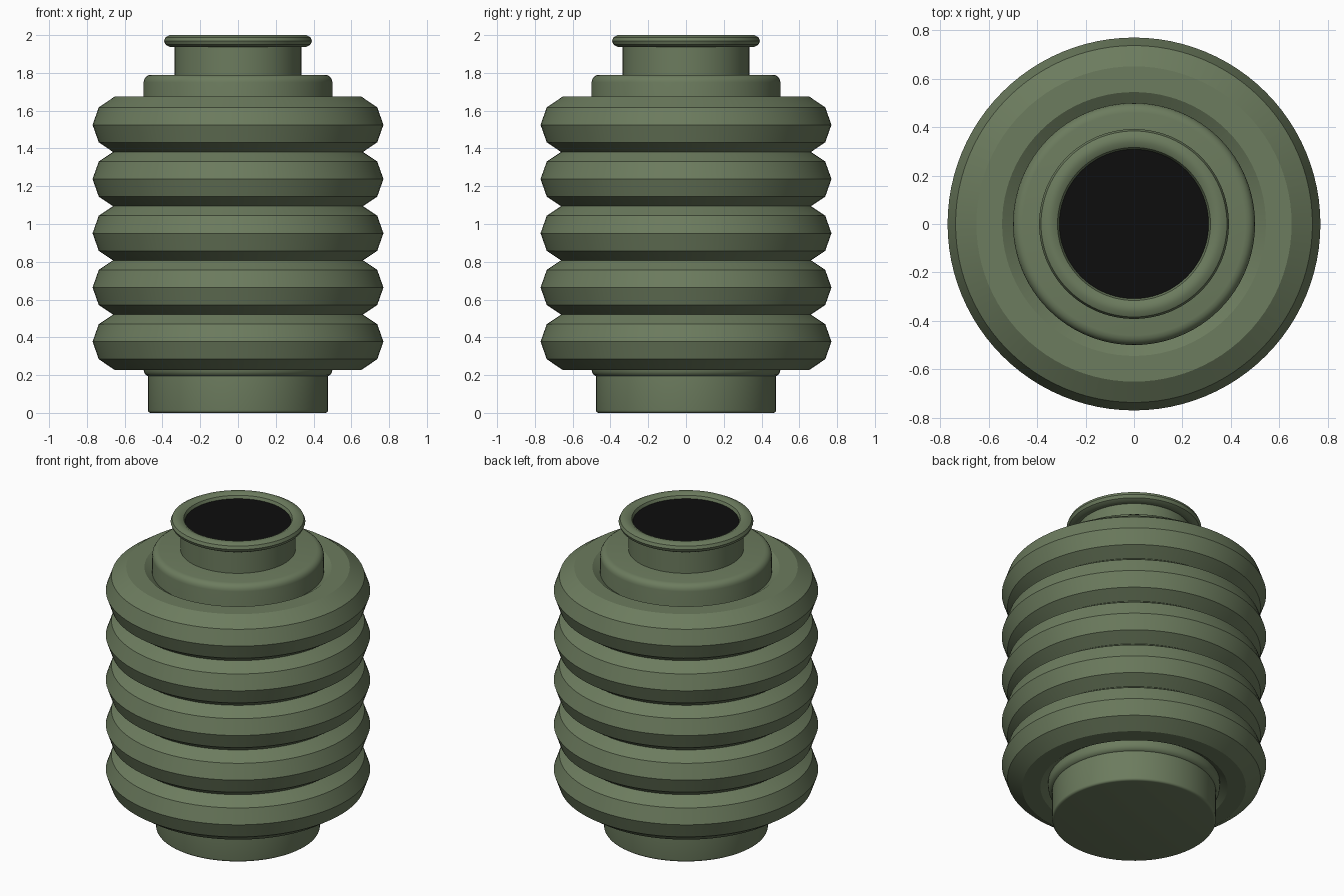
import bpy
from math import radians

SIDES = 96

cube = bpy.data.objects.get("Cube")
if cube:
    bpy.data.objects.remove(cube, do_unlink=True)


def material(name, color):
    mat = bpy.data.materials.new(name)
    mat.use_nodes = True
    mat.diffuse_color = color
    mat.node_tree.nodes["Principled BSDF"].inputs["Base Color"].default_value = color
    return mat


green = material("olive green", (0.15, 0.2, 0.112, 1))
black = material("black", (0.004, 0.004, 0.004, 1))


def finish(name, mat):
    obj = bpy.context.object
    obj.name = name
    obj.data.materials.append(mat)
    bpy.ops.object.shade_smooth_by_angle(angle=radians(30))
    return obj


def drum(name, radius, bottom, top, bevel=0):
    """Upright cylinder with optionally rounded rims."""
    bpy.ops.mesh.primitive_cylinder_add(
        vertices=SIDES, radius=radius, depth=top - bottom,
        location=(0, 0, (bottom + top) / 2))
    if bevel:
        mod = bpy.context.object.modifiers.new("rounded rims", "BEVEL")
        mod.width = bevel
        mod.segments = 4
        mod.limit_method = "ANGLE"
        bpy.ops.object.modifier_apply(modifier=mod.name)
    return finish(name, green)


def ring(name, major, minor, z, squash):
    """Ten-sided torus, slightly flattened in height."""
    bpy.ops.mesh.primitive_torus_add(
        major_segments=SIDES, minor_segments=10,
        major_radius=major, minor_radius=minor, location=(0, 0, z))
    bpy.context.object.scale.z = squash
    bpy.ops.object.transform_apply(location=False, rotation=False, scale=True)
    return finish(name, green)


# Base, core and neck
drum("base", 0.477, 0, 0.3, 0.014)
drum("body_core", 0.5, 0.19, 1.79, 0.04)
drum("neck", 0.335, 1.75, 1.965)

# Stacked bellows rings
for i in range(5):
    ring(f"bellows_ring_{i + 1}", 0.598, 0.172, 0.377 + 0.287 * i, 0.92)

# Rolled lip and dark opening
ring("lip", 0.35, 0.042, 1.969, 0.77)
bpy.ops.mesh.primitive_circle_add(
    vertices=SIDES, radius=0.312, fill_type="NGON", location=(0, 0, 1.97))
finish("opening", black)
